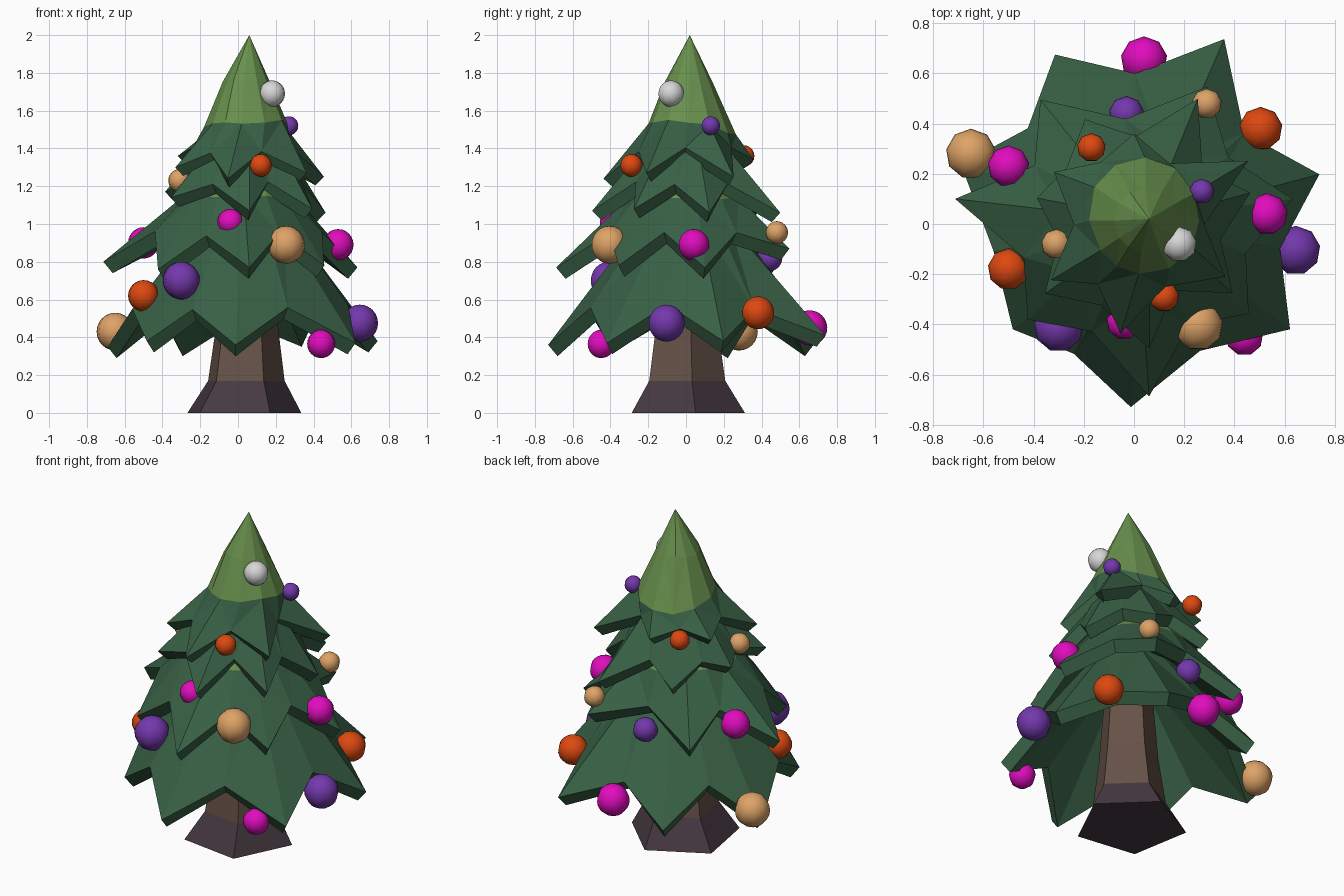
import bpy, bmesh, math, random
from mathutils import Vector

if "Cube" in bpy.data.objects:
    bpy.data.objects.remove(bpy.data.objects["Cube"])
random.seed(4)


def material(name, rgb):
    lin = [((c / 255 + 0.055) / 1.055) ** 2.4 if c > 10 else c / 255 / 12.92 for c in rgb]
    m = bpy.data.materials.new(name)
    m.diffuse_color = (*lin, 1)
    m.use_nodes = True
    m.node_tree.nodes["Principled BSDF"].inputs["Base Color"].default_value = m.diffuse_color
    return m


GREEN = material("needle_green", (56, 96, 69))
LIGHT = material("tip_green", (104, 144, 77))
BARK = material("bark_brown", (102, 82, 72))
ROOT = material("root_dark", (70, 57, 65))
WHITE = material("white", (215, 215, 215))
MAGENTA = material("magenta", (225, 12, 190))
PURPLE = material("purple", (115, 56, 172))
ORANGE = material("orange", (222, 72, 16))
TAN = material("tan", (222, 163, 103))


def finish(name, bm, mats):
    bmesh.ops.recalc_face_normals(bm, faces=bm.faces)
    me = bpy.data.meshes.new(name)
    bm.to_mesh(me)
    bm.free()
    for m in mats:
        me.materials.append(m)
    ob = bpy.data.objects.new(name, me)
    bpy.context.collection.objects.link(ob)
    return ob


def bridge(bm, a, b, mat=0, tris=False):
    n = len(a)
    for i in range(n):
        j = (i + 1) % n
        quad = (a[i], a[j], b[j], b[i])
        if tris:
            # split along the ridge so the facets stay crisp
            parts = [(quad[0], quad[1], quad[2]), (quad[0], quad[2], quad[3])]
            if i % 2 == 0:
                parts = [(quad[0], quad[1], quad[3]), (quad[1], quad[2], quad[3])]
        else:
            parts = [quad]
        for p in parts:
            bm.faces.new(p).material_index = mat


def polar(deg, r, z, c=(0, 0)):
    a = math.radians(deg)
    return Vector((c[0] + r * math.cos(a), c[1] + r * math.sin(a), z))


# trunk: five sides, flared dark foot
bm = bmesh.new()
rings = [[bm.verts.new(polar(10 + 72 * i, r, z, (cx, -0.005))) for i in range(5)]
         for r, z, cx in ((0.32, 0, 0.02), (0.215, 0.17, 0.035), (0.175, 0.45, 0.04), (0.13, 1.0, 0.04))]
for k in range(3):
    bridge(bm, rings[k], rings[k + 1], 1 if k == 0 else 0)
bm.faces.new(rings[0]).material_index = 1
bm.faces.new(rings[-1])
finish("trunk", bm, [BARK, ROOT])


# branch tier: star-shaped shell with a thick rim and a hollow underside
# tips are (angle, radius, height, optional radius of the notch that follows)
def tier(name, tips, notch, upper, light_from, centre, apex=None, thick=0.06, tilt=0.0):
    bm = bmesh.new()
    rim = []
    for i, (a, r, z, *own) in enumerate(tips):
        b = tips[(i + 1) % len(tips)][0]
        mid = a + ((b - a) % 360) / 2
        nr = own[0] if own else notch[0]
        rim += [polar(a, r, z), polar(mid, nr, notch[1] + random.uniform(-0.015, 0.015))]
    angles = [math.degrees(math.atan2(p.y, p.x)) for p in rim]
    outer = [bm.verts.new(p) for p in rim]
    lower = [bm.verts.new((p.x * (1 - 0.05 / p.xy.length), p.y * (1 - 0.05 / p.xy.length),
                           p.z - thick)) for p in rim]
    r0, z0 = upper[0]
    inner = [bm.verts.new(polar(a, r0 * 0.6, z0 - 0.1, centre)) for a in angles]
    bridge(bm, lower, outer)
    bridge(bm, inner, lower)
    bm.faces.new(inner)
    prev = outer
    for k, (r, z) in enumerate(upper):
        ring = []
        for a in angles:
            # the light cap reaches lower at the back
            t = tilt * max(0, math.cos(math.radians(a - 105))) if k == 0 else 0
            ring.append(bm.verts.new(polar(a, r + 0.45 * t, z - t + random.uniform(-0.012, 0.012), centre)))
        bridge(bm, prev, ring, 1 if k > light_from else 0, tris=True)
        prev = ring
    mat = 1 if light_from < 9 else 0
    if apex:
        top = bm.verts.new(apex)
        for i in range(len(prev)):
            bm.faces.new((prev[i], prev[(i + 1) % len(prev)], top)).material_index = mat
    else:
        bm.faces.new(prev).material_index = mat
    finish(name, bm, [GREEN, LIGHT])


tier("bottom_branches",
     [(15, .765, .38), (64, .82, .41, .60), (115, .745, .36), (161, .73, .35),
      (221, .64, .38), (269, .73, .36), (326, .75, .37, .59)],
     (.57, .56), [(.25, 1.0)], 9, (.03, .01))
tier("lower_middle_branches",
     [(9, .64, .77), (62, .62, .87, .42), (127, .62, .80), (172, .72, .80),
      (222, .57, .76), (275, .69, .77), (322, .58, .78)],
     (.46, .95), [(.305, 1.14), (.19, 1.28)], 0, (.005, .01))
tier("upper_middle_branches",
     [(15, .48, 1.06), (63, .56, 1.06), (115, .46, 1.10), (165, .40, 1.17, .31),
      (218, .45, 1.14), (277, .50, 1.07, .31), (325, .48, 1.08)],
     (.35, 1.215), [(.17, 1.48)], 9, (.04, .01), thick=0.05)
tier("top_branches",
     [(29, .52, 1.25), (90, .36, 1.34), (147, .38, 1.36, .24), (214, .40, 1.30),
      (263, .44, 1.24), (330, .42, 1.27)],
     (.28, 1.39), [(.215, 1.54), (.125, 1.76)], 0, (.045, .015),
     apex=(.06, .02, 2.0), thick=0.045, tilt=0.08)

# hanging baubles
BAUBLES = [
    (WHITE, .18, -.08, 1.69, .07), (PURPLE, .27, .13, 1.52, .05),
    (ORANGE, .12, -.29, 1.31, .06), (TAN, -.31, -.08, 1.23, .06),
    (ORANGE, -.17, .305, 1.36, .057), (MAGENTA, -.04, -.39, 1.01, .07),
    (TAN, .255, -.405, .89, .10), (MAGENTA, .53, .04, .89, .083),
    (PURPLE, -.30, -.41, .70, .10), (ORANGE, -.50, -.18, .62, .083),
    (TAN, -.65, .28, .43, .10), (PURPLE, .645, -.105, .475, .098),
    (MAGENTA, .44, -.45, .365, .075), (ORANGE, .505, .38, .53, .087),
    (MAGENTA, -.50, .23, .90, .083), (TAN, .29, .48, .955, .06),
    (PURPLE, -.03, .44, .82, .07), (MAGENTA, .04, .655, .45, .093)]
for n, (mat, x, y, z, r) in enumerate(BAUBLES, 1):
    bm = bmesh.new()
    bmesh.ops.create_uvsphere(bm, u_segments=9, v_segments=12, radius=r)
    bmesh.ops.translate(bm, verts=bm.verts, vec=(x, y, z))
    for f in bm.faces:
        f.smooth = True
    finish(f"bauble_{n}", bm, [mat])
